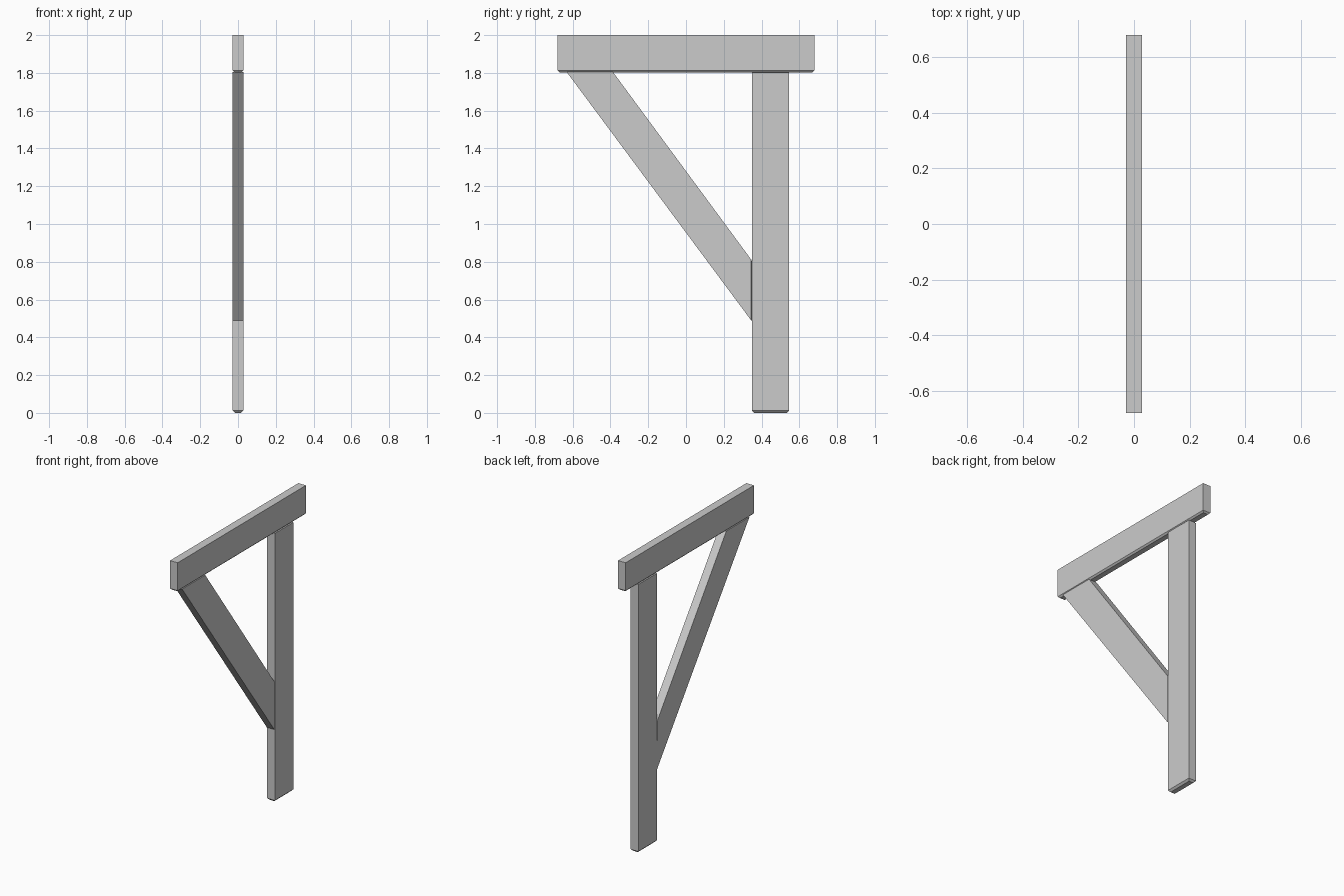
import bpy, bmesh

if "Cube" in bpy.data.objects:
    bpy.data.objects.remove(bpy.data.objects["Cube"])

HALF = 0.028  # half thickness of every board


def board(name, profile, axis, level, bevel):
    """Extrude a (y, z) profile along x and chamfer the end face lying at axis = level."""
    bm = bmesh.new()
    face = bm.faces.new([bm.verts.new((-HALF, y, z)) for y, z in profile])
    ext = bmesh.ops.extrude_face_region(bm, geom=[face])
    moved = [v for v in ext["geom"] if isinstance(v, bmesh.types.BMVert)]
    bmesh.ops.translate(bm, verts=moved, vec=(2 * HALF, 0, 0))
    bmesh.ops.recalc_face_normals(bm, faces=bm.faces)
    edges = [e for e in bm.edges
             if all(abs(v.co[axis] - level) < 1e-4 for v in e.verts)]
    bmesh.ops.bevel(bm, geom=edges, offset=bevel, segments=1,
                    affect='EDGES', profile=0.5)
    bmesh.ops.recalc_face_normals(bm, faces=bm.faces)
    mesh = bpy.data.meshes.new(name)
    bm.to_mesh(mesh)
    bm.free()
    obj = bpy.data.objects.new(name, mesh)
    bpy.context.collection.objects.link(obj)
    return obj


# Upright post, chamfered at the foot
board("post", [(0.35, 0), (0.546, 0), (0.546, 1.803), (0.35, 1.803)], 2, 0, 0.012)

# Horizontal top beam, chamfered along its underside
board("top_beam", [(-0.68, 1.803), (0.68, 1.803), (0.68, 2), (-0.68, 2)], 2, 1.803, 0.01)

# Diagonal brace, chamfered where it meets the post
board("brace", [(0.35, 0.483), (0.35, 0.805), (-0.387, 1.805), (-0.632, 1.805)], 1, 0.35, 0.007)
